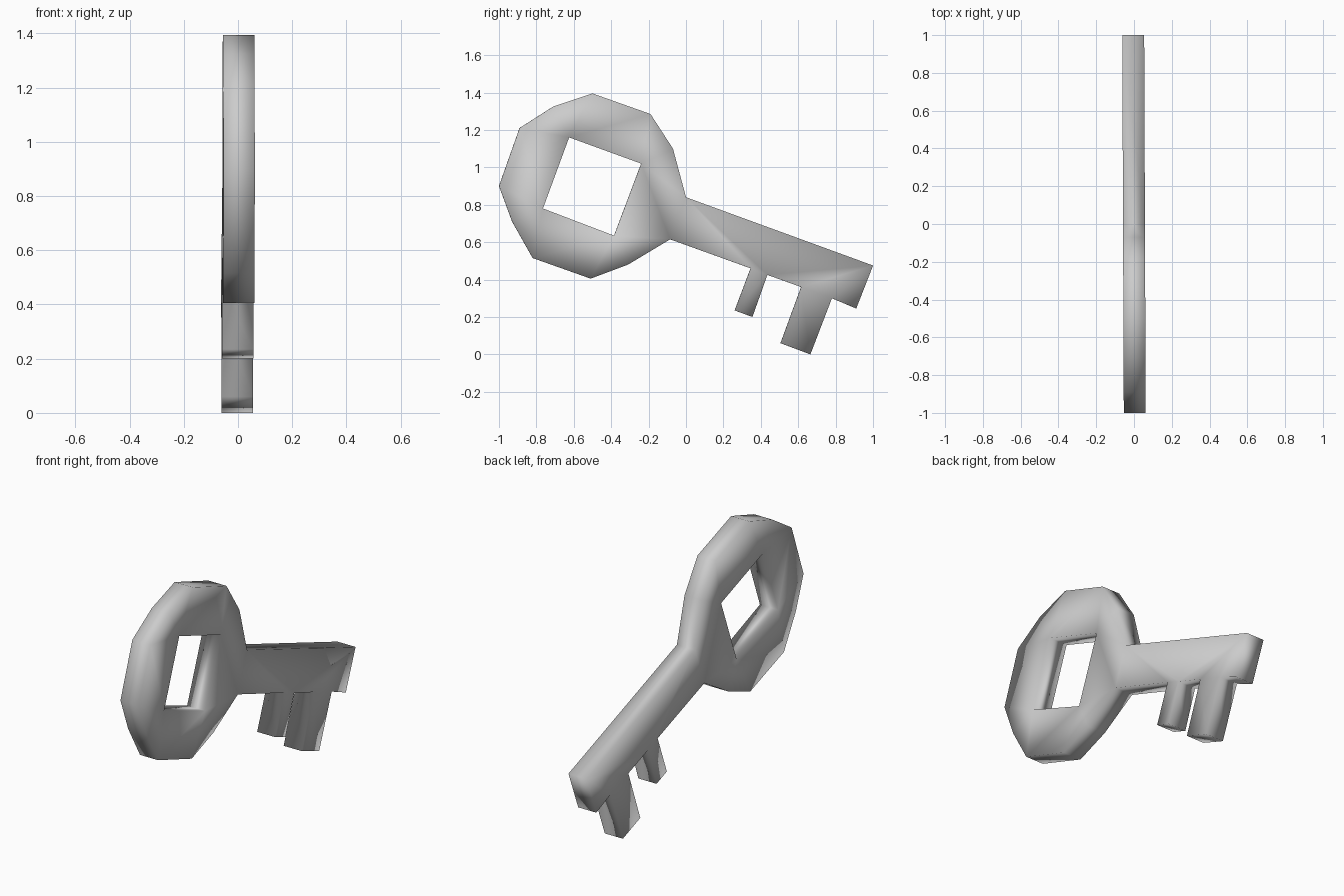
import bpy
import bmesh

cube = bpy.data.objects.get("Cube")
if cube:
    bpy.data.objects.remove(cube, do_unlink=True)

THICKNESS = 0.116
SKEW = -0.004  # very slight turn of the blade

# Outlines as (y, z) points
bow = [(0.0, 0.84), (-0.07, 1.10), (-0.19, 1.285), (-0.50, 1.395),
       (-0.71, 1.325), (-0.89, 1.21), (-1.0, 0.90), (-0.93, 0.71),
       (-0.82, 0.515), (-0.51, 0.405), (-0.31, 0.48), (-0.085, 0.615)]
small_tooth = [(0.345, 0.46), (0.26, 0.235), (0.355, 0.20), (0.435, 0.425)]
large_tooth = [(0.615, 0.36), (0.505, 0.06), (0.665, 0.0), (0.78, 0.30)]
shaft_tip = [(0.91, 0.245), (1.0, 0.475)]
bow_hole = [(-0.625, 1.16), (-0.24, 1.02), (-0.385, 0.635), (-0.765, 0.78)]


def add_loop(bm, points):
    """Closed ring of edges in the YZ plane."""
    verts = [bm.verts.new((SKEW * y, y, z)) for y, z in points]
    return [bm.edges.new((v, verts[(i + 1) % len(verts)]))
            for i, v in enumerate(verts)]


# Flat key plate with the square hole left open
bm = bmesh.new()
edges = add_loop(bm, bow + small_tooth + large_tooth + shaft_tip)
edges += add_loop(bm, bow_hole)
bmesh.ops.triangle_fill(bm, edges=edges, use_beauty=True, normal=(1, 0, 0))
bmesh.ops.recalc_face_normals(bm, faces=bm.faces[:])
for face in bm.faces:
    face.smooth = True
mesh = bpy.data.meshes.new("key")
bm.to_mesh(mesh)
bm.free()

key = bpy.data.objects.new("key", mesh)
bpy.context.collection.objects.link(key)

# Give the plate its thickness, centred on the middle plane
solid = key.modifiers.new("thickness", "SOLIDIFY")
solid.thickness = THICKNESS
solid.offset = 0

# Plain grey metal
grey = bpy.data.materials.new("light grey")
grey.use_nodes = True
colour = (0.6, 0.6, 0.6, 1)
grey.diffuse_color = colour
grey.node_tree.nodes["Principled BSDF"].inputs["Base Color"].default_value = colour
mesh.materials.append(grey)
